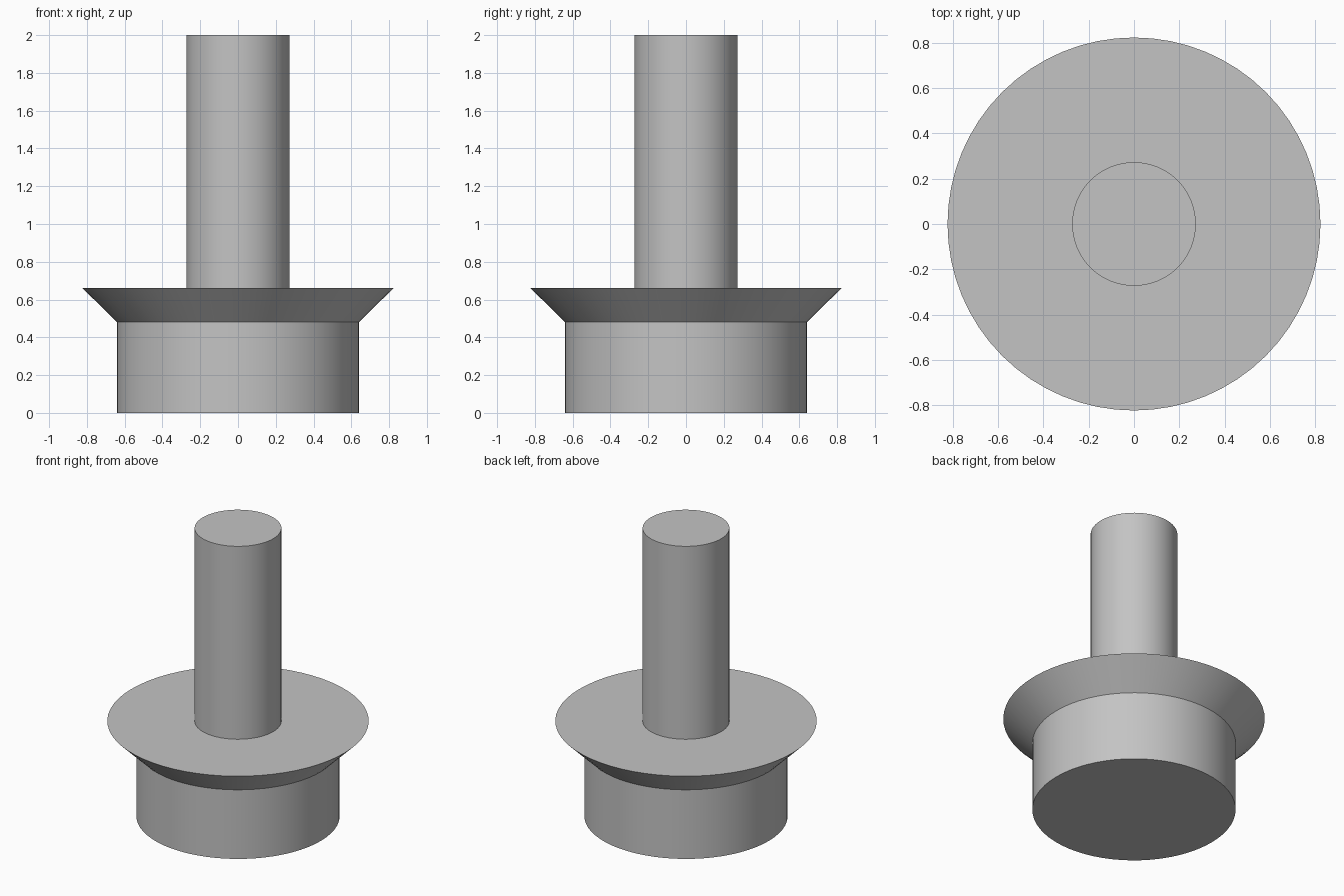
import bpy
import bmesh
import math

cube = bpy.data.objects.get("Cube")
if cube:
    bpy.data.objects.remove(cube, do_unlink=True)

SEGMENTS = 64
BASE_R, RIM_R, SHAFT_R = 0.64, 0.823, 0.273
BASE_TOP, RIM_TOP, SHAFT_TOP = 0.48, 0.66, 2.0

# Plain grey finish
grey = bpy.data.materials.new("plain_grey")
grey.use_nodes = True
colour = (0.55, 0.55, 0.55, 1.0)
grey.diffuse_color = colour
grey.node_tree.nodes["Principled BSDF"].inputs["Base Color"].default_value = colour


def lathe(name, profile, cap_bottom=False, cap_top=False):
    """Turn a (radius, height) profile around z, with optional end caps."""
    bm = bmesh.new()
    angles = [math.tau * i / SEGMENTS for i in range(SEGMENTS)]
    rings = [[bm.verts.new((r * math.cos(a), r * math.sin(a), z)) for a in angles]
             for r, z in profile]
    for low, high in zip(rings, rings[1:]):
        for i in range(SEGMENTS):
            j = (i + 1) % SEGMENTS
            bm.faces.new((low[i], low[j], high[j], high[i]))
    if cap_bottom:
        bm.faces.new(rings[0][::-1])
    if cap_top:
        bm.faces.new(rings[-1])
    mesh = bpy.data.meshes.new(name)
    bm.to_mesh(mesh)
    bm.free()
    mesh.materials.append(grey)
    obj = bpy.data.objects.new(name, mesh)
    bpy.context.collection.objects.link(obj)
    bpy.ops.object.select_all(action="DESELECT")
    obj.select_set(True)
    bpy.context.view_layer.objects.active = obj
    bpy.ops.object.shade_smooth_by_angle(angle=math.radians(30))
    return obj


# Wide drum at the bottom
lathe("base_drum", [(BASE_R, 0), (BASE_R, BASE_TOP)], cap_bottom=True)
# Flared collar with a flat top that meets the shaft
lathe("flared_collar", [(BASE_R, BASE_TOP), (RIM_R, RIM_TOP), (SHAFT_R, RIM_TOP)])
# Tall shaft
lathe("shaft", [(SHAFT_R, RIM_TOP), (SHAFT_R, SHAFT_TOP)], cap_top=True)
